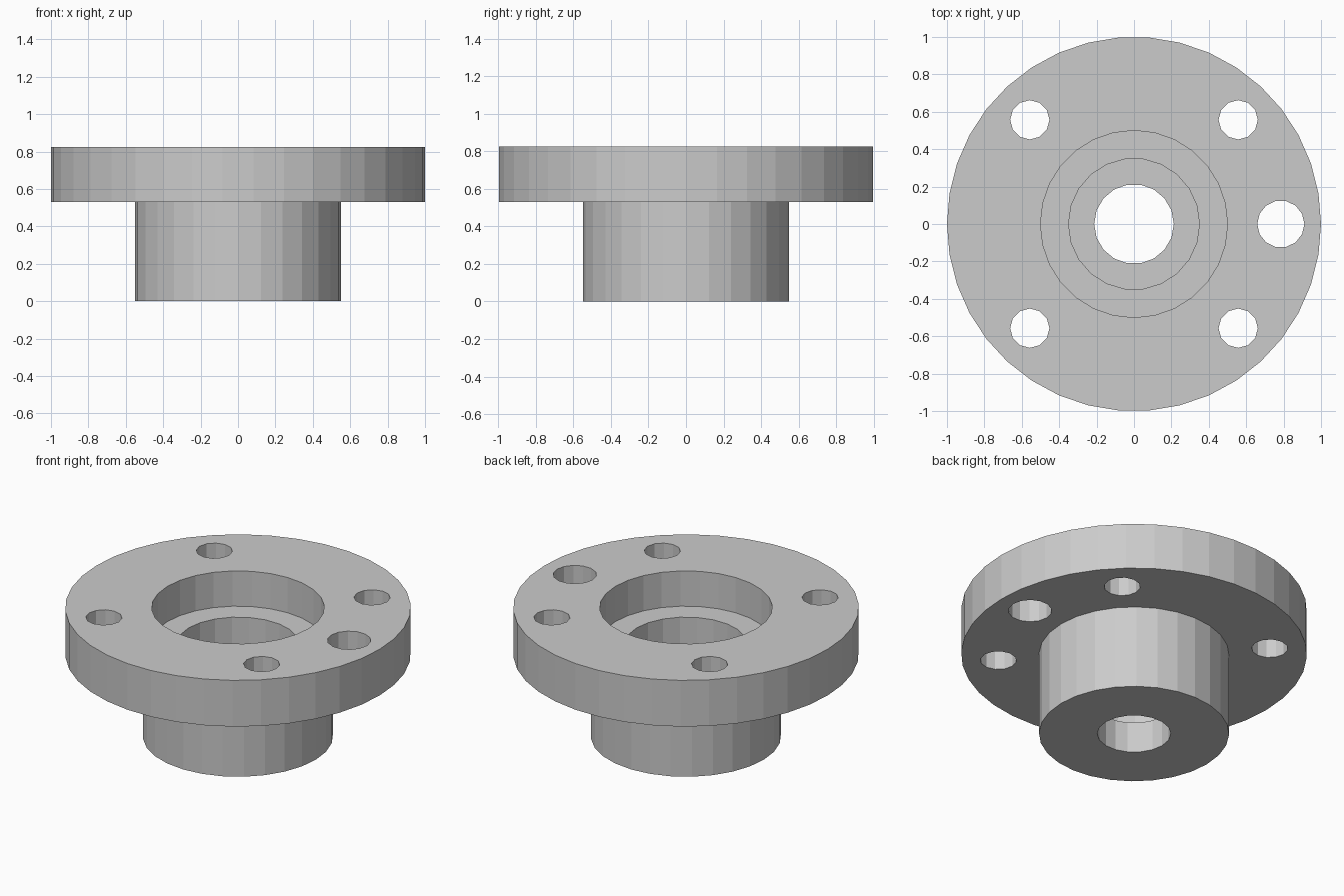
import bpy
from math import pi

if "Cube" in bpy.data.objects:
    bpy.data.objects.remove(bpy.data.objects["Cube"])


def cylinder(name, radius, sides, z0, z1, x=0, y=0):
    # Rotated so that a corner of the polygon lies on the x axis
    bpy.ops.mesh.primitive_cylinder_add(
        vertices=sides, radius=radius, depth=z1 - z0,
        location=(x, y, (z0 + z1) / 2), rotation=(0, 0, pi / 2))
    obj = bpy.context.object
    obj.name = name
    return obj


def combine(target, tool, operation):
    mod = target.modifiers.new(tool.name, 'BOOLEAN')
    mod.operation = operation
    mod.solver = 'EXACT'
    mod.object = tool
    bpy.context.view_layer.objects.active = target
    bpy.ops.object.modifier_apply(modifier=mod.name)
    bpy.data.objects.remove(tool, do_unlink=True)


TOP = 0.825
FLANGE_BOTTOM = 0.53

# Flange disc joined to the hub below it
body = cylinder("flanged_hub", 1.0, 38, FLANGE_BOTTOM, TOP)
combine(body, cylinder("hub", 0.55, 28, 0, FLANGE_BOTTOM + 0.03), 'UNION')

# Stepped centre: wide recess, bearing seat, through bore
for name, r, sides, floor in (("recess", 0.50, 28, 0.60),
                              ("seat", 0.35, 22, 0.195),
                              ("bore", 0.213, 18, -0.1)):
    combine(body, cylinder(name, r, sides, floor, TOP + 0.1), 'DIFFERENCE')

# Four bolt holes on the diagonals
for sx in (-1, 1):
    for sy in (-1, 1):
        hole = cylinder("bolt_hole", 0.105, 12, 0.45, TOP + 0.1,
                        sx * 0.557, sy * 0.557)
        combine(body, hole, 'DIFFERENCE')

# Larger single hole on the +x side
combine(body, cylinder("large_hole", 0.126, 14, 0.45, TOP + 0.1, 0.785, 0),
        'DIFFERENCE')
